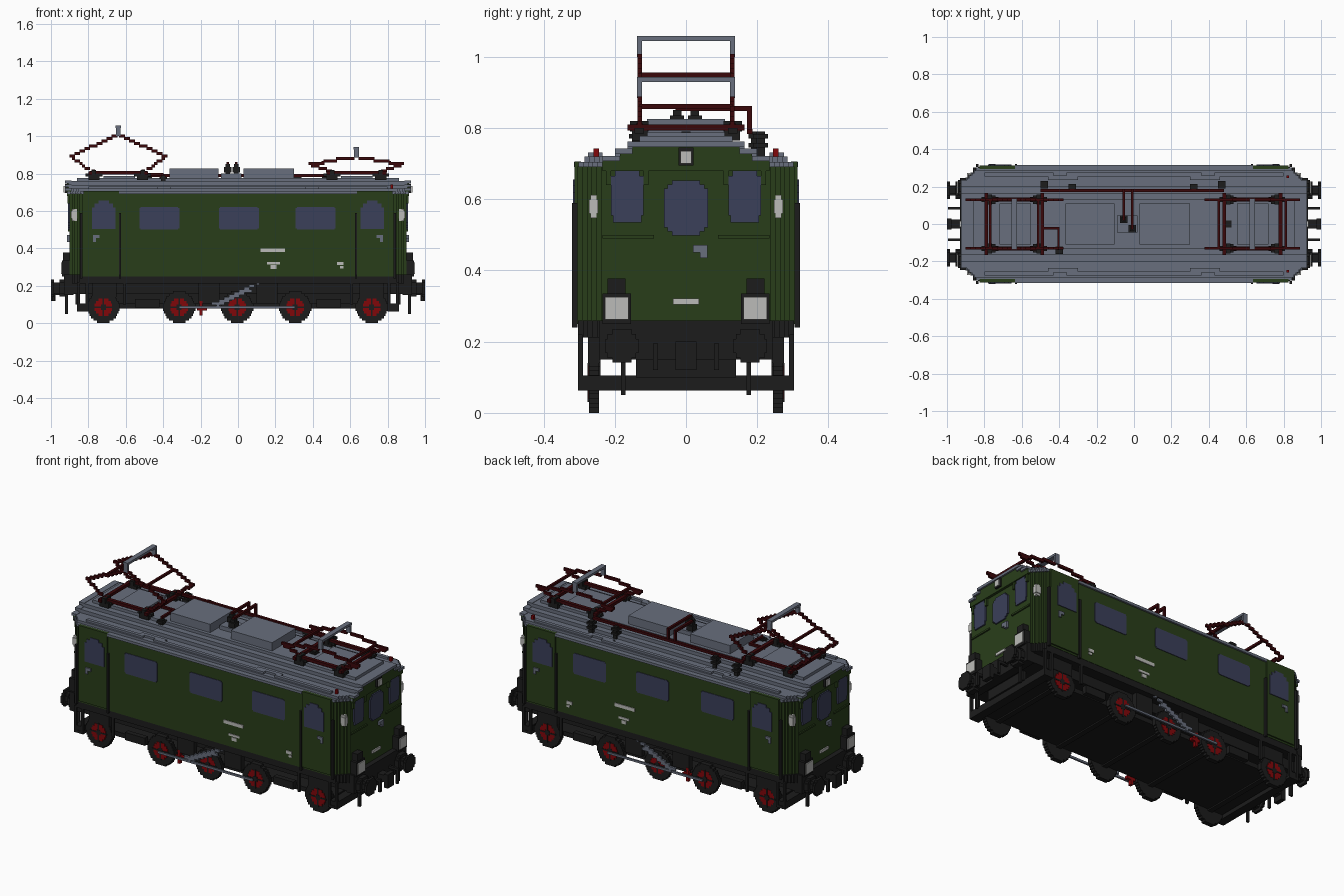
import bpy, bmesh, math
from mathutils import Matrix, Vector

old = bpy.data.objects.get("Cube")
if old:
    bpy.data.objects.remove(old)

V = 2 / 150  # block size
S = (-1, 1)


def material(name, rgb):
    m = bpy.data.materials.new(name)
    m.use_nodes = True
    m.diffuse_color = (*rgb, 1)
    m.node_tree.nodes["Principled BSDF"].inputs["Base Color"].default_value = (*rgb, 1)
    return m


GREEN = material("body green", (0.022, 0.048, 0.010))
GREY = material("roof grey", (0.138, 0.158, 0.205))
BLACK = material("frame black", (0.0115, 0.0115, 0.0115))
GLASS = material("window blue", (0.043, 0.050, 0.100))
MAROON = material("current collector red", (0.042, 0.002, 0.003))
RED = material("wheel red", (0.220, 0.002, 0.003))
WHITE = material("lamp white", (0.50, 0.50, 0.48))


def finish(name, bm, mat):
    me = bpy.data.meshes.new(name)
    bm.to_mesh(me)
    bm.free()
    me.materials.append(mat)
    bpy.context.collection.objects.link(bpy.data.objects.new(name, me))


def boxes(name, mat, items):
    """One object from boxes given as (x0, x1, y0, y1, z0, z1)."""
    bm = bmesh.new()
    for x0, x1, y0, y1, z0, z1 in items:
        size = (abs(x1 - x0), abs(y1 - y0), abs(z1 - z0))
        mid = Vector((x0 + x1, y0 + y1, z0 + z1)) / 2
        bmesh.ops.create_cube(bm, size=1, matrix=Matrix.Translation(mid) @ Matrix.Diagonal((*size, 1)))
    finish(name, bm, mat)


def mirror(items, x=True, y=True):
    """Copies of boxes on both ends (x) and both sides (y)."""
    return [(a * sx, b * sx, c * sy, d * sy, e, f) for a, b, c, d, e, f in items
            for sx in (S if x else (1,)) for sy in (S if y else (1,))]


def stair_slab(name, mat, hx, hy, steps, z0, z1):
    """Slab whose four corners are cut in block steps."""
    q = []
    for i in range(steps + 1):
        q += [(hx - i * V, hy - (steps - i) * V), (hx - (i + 1) * V, hy - (steps - i) * V)]
    q.pop()
    loop = q + [(-x, y) for x, y in reversed(q)]
    loop += [(-x, -y) for x, y in q] + [(x, -y) for x, y in reversed(q)]
    bm = bmesh.new()
    f = bm.faces.new([bm.verts.new((x, y, z0)) for x, y in loop])
    top = bmesh.ops.extrude_face_region(bm, geom=[f])["geom"]
    bmesh.ops.translate(bm, verts=[v for v in top if isinstance(v, bmesh.types.BMVert)], vec=(0, 0, z1 - z0))
    bmesh.ops.recalc_face_normals(bm, faces=bm.faces)
    finish(name, bm, mat)


def disc(r, cz):
    """Rows (half width, z0, z1) of a blocky disc."""
    n = max(1, round(2 * r / V))
    h = 2 * r / n
    for i in range(n):
        z = -r + (i + 0.5) * h
        half = max(1, round(math.sqrt(r * r - z * z) / V * 2)) * V / 2
        yield half, cz + z - h / 2, cz + z + h / 2


def disc_side(cx, cz, r, y0, y1):
    return [(cx - w, cx + w, y0, y1, a, b) for w, a, b in disc(r, cz)]


def disc_end(cy, cz, r, x0, x1):
    return [(x0, x1, cy - w, cy + w, a, b) for w, a, b in disc(r, cz)]


def stair(p, q, y, w=V):
    """Blocky sloping bar from p to q in the xz plane."""
    n = max(1, round(max(abs(q[0] - p[0]), abs(q[1] - p[1])) / V))
    out = []
    for i in range(n + 1):
        x = round((p[0] + (q[0] - p[0]) * i / n) / V) * V
        z = round((p[1] + (q[1] - p[1]) * i / n) / V) * V
        out.append((x - V * .65, x + V * .65, y - w / 2, y + w / 2, z - V * .6, z + V * .6))
    return out


# Body shell, doors and trim
stair_slab("body", GREEN, 0.90, 0.305, 5, 0.25, 0.692)
boxes("doors", GREEN, mirror([(0.637, 0.825, 0.295, 0.313, 0.26, 0.706)]))
boxes("end_trim", GREEN, mirror([
    (0.895, 0.908, 0.09, 0.235, 0.49, 0.50), (0.895, 0.912, 0.12, 0.21, 0.685, 0.70),
    (0.895, 0.912, 0.105, 0.12, 0.64, 0.69), (0.895, 0.912, 0.21, 0.225, 0.64, 0.69)]))

# Roof in stepped layers, with green gables under the rim; the gutter stops at the doors
stair_slab("roof_gutter", GREY, 0.912, 0.302, 5, 0.69, 0.705)
boxes("gutter_strips", GREY, [(-0.637, 0.637, s * 0.295, s * 0.315, 0.69, 0.705) for s in S])
stair_slab("roof_lower", GREY, 0.905, 0.285, 4, 0.705, 0.72)
boxes("roof_upper", GREY, [(-h, h, -w, w, a, b) for h, w, a, b in (
    (0.905, 0.20, 0.72, 0.74), (0.905, 0.165, 0.74, 0.76), (0.86, 0.13, 0.76, 0.777))])
gable = [(0.89, 0.915, -w, w, 0.68, t) for w, t in ((0.235, 0.71), (0.185, 0.728), (0.15, 0.747))]
boxes("gables", GREEN, mirror(gable, y=False))
boxes("roof_rim", GREY, mirror([(0.89, 0.925, 0.185, 0.235, 0.708, 0.722), (0.89, 0.925, 0.15, 0.20, 0.727, 0.742),
                                (0.89, 0.925, 0, 0.165, 0.747, 0.762)]))
boxes("roof_boards", GREY, mirror([(0.43, 0.80, 0.255, 0.275, 0.715, 0.732), (0, 0.36, 0.255, 0.275, 0.715, 0.732),
                                   (0.30, 0.46, 0.235, 0.258, 0.715, 0.732)]))
boxes("roof_hatches", GREY, [(-0.365, -0.105, -0.11, 0.11, 0.77, 0.826), (0.03, 0.30, -0.11, 0.11, 0.77, 0.826)])
boxes("collector_platforms", GREY, mirror([(0.55, 0.72, -0.11, 0.11, 0.775, 0.787)], y=False))

# Windows
side = [(x - 0.107 + e, x + 0.107 - e, 0.30, 0.3085, 0.50 + g, 0.622 - g)
        for x in (-0.42, 0.005, 0.415) for e, g in ((0, V / 2), (V / 2, 0))]
boxes("side_windows", GLASS, mirror(side, x=False))
boxes("door_windows", GLASS, mirror([(0.655, 0.78, 0.308, 0.317, 0.505, 0.62), (0.668, 0.767, 0.308, 0.317, 0.62, 0.64),
                                     (0.69, 0.745, 0.308, 0.317, 0.64, 0.655)]))
boxes("end_side_windows", GLASS, mirror([(0.90, 0.908, 0.12, 0.21, 0.555, 0.665), (0.90, 0.908, 0.13, 0.20, 0.665, 0.685),
                                         (0.90, 0.908, 0.125, 0.205, 0.535, 0.555)]))
boxes("end_centre_windows", GLASS, mirror(
    [(0.90, 0.908, -w, w, 0.498 + c, 0.652 - c) for w, c in ((0.062, 0.022), (0.052, 0.011), (0.04, 0))], y=False))

# Handrails and door handles
boxes("handrails", BLACK, mirror([(x, x + 0.012, 0.305, 0.32, 0.24, 0.59) for x in (0.625, 0.832)]))
boxes("door_handles", GREY, mirror([(0.74, 0.775, 0.31, 0.32, 0.455, 0.472), (0.76, 0.775, 0.31, 0.32, 0.435, 0.455)]))
boxes("end_handles", GREY, [(s * 0.90, s * 0.914, s * a, s * b, c, d) for s in S
                            for a, b, c, d in ((0.02, 0.06, 0.45, 0.472), (0.04, 0.06, 0.435, 0.45))])

# Lamps, plates and markings
boxes("corner_lamps", WHITE, mirror([(0.86, 0.892, 0.247, 0.273, 0.56, 0.60), (0.86, 0.888, 0.252, 0.268, 0.547, 0.612)]))
boxes("number_plates", WHITE, mirror([(0.12, 0.25, 0.305, 0.309, 0.38, 0.40), (0.155, 0.225, 0.305, 0.309, 0.315, 0.328),
                                      (0.175, 0.205, 0.305, 0.309, 0.29, 0.31), (0.53, 0.565, 0.305, 0.309, 0.31, 0.328),
                                      (0.545, 0.565, 0.305, 0.309, 0.292, 0.305)], x=False))
boxes("end_plates", WHITE, mirror([(0.90, 0.908, -0.037, 0.037, 0.305, 0.321)], y=False))
boxes("lamp_housings", BLACK, mirror([(0.89, 0.94, 0.155, 0.235, 0.25, 0.335), (0.89, 0.935, 0.17, 0.22, 0.335, 0.378)]))
boxes("lower_headlamps", WHITE, mirror([(0.94, 0.946, 0.162, 0.228, 0.262, 0.325)]))
boxes("top_lamp_housings", BLACK, mirror([(0.89, 0.925, -0.021, 0.021, 0.695, 0.745)], y=False))
boxes("top_headlamps", WHITE, mirror([(0.925, 0.932, -0.016, 0.016, 0.70, 0.735)], y=False))
boxes("tail_markers", RED, mirror([(0.815, 0.83, 0.245, 0.26, 0.715, 0.743)], x=False))

# Underframe
stair_slab("frame_skirt", BLACK, 0.915, 0.303, 5, 0.212, 0.26)
boxes("underframe", BLACK, [(-0.88, 0.88, -0.24, 0.24, 0.155, 0.215), (-0.80, 0.80, -0.14, 0.14, 0.10, 0.16),
                            (-0.80, 0.80, -0.242, 0.242, 0.078, 0.105)])
boxes("guard_bars", BLACK, mirror([(0.81, 0.86, -0.30, 0.30, 0.063, 0.105), (0.85, 0.87, -0.14, 0.14, 0.10, 0.17)], y=False))
boxes("steps", BLACK, mirror([(0.845, 0.86, 0.29, 0.303, 0.063, 0.22), (0.80, 0.815, 0.29, 0.303, 0.063, 0.22),
                              (0.80, 0.86, 0.265, 0.303, 0.063, 0.078), (0.60, 0.615, 0.29, 0.303, 0.10, 0.22)]))
boxes("axle_springs", BLACK, mirror([(0.65, 0.78, 0.24, 0.275, 0.14, 0.215), (0.10, 0.21, 0.24, 0.27, 0.105, 0.215),
                                     (0.42, 0.55, 0.24, 0.27, 0.085, 0.13)]))

# Buffers and couplings
buf = disc_end(0.18, 0.188, 0.047, 0.985, 1.0) + disc_end(0.18, 0.188, 0.03, 0.93, 0.99)
buf += disc_end(0.18, 0.188, 0.046, 0.92, 0.955)
boxes("buffers", BLACK, mirror(buf))
boxes("buffer_beams", BLACK, mirror([(0.88, 0.93, -0.245, 0.245, 0.15, 0.26)], y=False))
boxes("couplings", BLACK, mirror([(0.92, 0.985, 0, 0.025, 0.15, 0.19), (0.975, 1.0, 0, 0.03, 0.12, 0.20),
                                  (0.92, 0.995, 0.078, 0.092, 0.18, 0.195), (0.98, 0.995, 0.078, 0.092, 0.12, 0.195),
                                  (0.91, 0.925, 0.17, 0.182, 0.05, 0.15)]))

# Wheels: tyre, red centre, then dark hub and spokes
wheels = (-0.72, -0.315, -0.005, 0.305, 0.715)
boxes("tyres", BLACK, mirror([b for x in wheels for b in disc_side(x, 0.086, 0.086, 0.245, 0.272)], x=False))
boxes("wheel_centres", RED, mirror([b for x in wheels for b in disc_side(x, 0.086, 0.047, 0.26, 0.274)], x=False))
spokes = [b for x in wheels for b in disc_side(x, 0.086, 0.014, 0.265, 0.276)]
spokes += [(x - 0.004, x + 0.004, 0.265, 0.276, 0.03, 0.14) for x in wheels]
spokes += [(x - 0.055, x + 0.055, 0.265, 0.276, 0.082, 0.09) for x in wheels]
boxes("wheel_hubs", BLACK, mirror(spokes, x=False))
boxes("axles", BLACK, [(x - 0.015, x + 0.015, -0.25, 0.25, 0.07, 0.10) for x in wheels])
boxes("drive_crank", RED, mirror([(-0.205, -0.19, 0.25, 0.271, 0.04, 0.12), (-0.22, -0.165, 0.25, 0.271, 0.068, 0.085)],
                                 x=False))
boxes("coupling_rods", GREY, mirror([(-0.315, 0.305, 0.29, 0.30, 0.08, 0.092)] + stair((-0.13, 0.10), (0.10, 0.207), 0.296)
                                    + stair((-0.10, 0.095), (0.07, 0.18), 0.296), x=False))


# Current collectors, one raised and one lowered
def collector(name, cx, knee_z, top_z, t):
    bars = [(cx - 0.155, cx + 0.155, 0.121, 0.141, 0.795, 0.813)]
    for s in S:
        base, knee, top = (cx + s * 0.14, 0.81), (cx + s * 0.25, knee_z), (cx + s * 0.015, top_z)
        bars += stair(base, knee, 0.13) + stair(knee, top, 0.13)
    bars = mirror(bars, x=False)
    # Cross tubes on the base and, at fraction t, on the upper arms
    mid = knee_z + (top_z - knee_z) * t
    for s in S:
        x, u = cx + s * 0.15, cx + s * (0.25 - 0.235 * t)
        bars += [(x - 0.01, x + 0.01, -0.165, 0.165, 0.793, 0.81),
                 (u - V / 2, u + V / 2, -0.13, 0.13, mid - V / 2, mid + V / 2)]
    boxes(name + "_arms", MAROON, bars)
    boxes(name + "_head", GREY, [(cx - 0.015, cx + 0.015, -0.137, 0.137, top_z + 0.045, top_z + 0.058)]
          + mirror([(cx - 0.013, cx + 0.013, 0.124, 0.137, top_z, top_z + 0.05)], x=False))
    feet = []
    for x in (cx - 0.13, cx + 0.13):
        feet += [(x - 0.03, x + 0.03, 0.108, 0.152, 0.765, 0.795), (x - 0.045, x + 0.045, 0.118, 0.144, 0.785, 0.80),
                 (x - 0.012, x + 0.012, 0.105, 0.157, 0.79, 0.82)]
    boxes(name + "_insulators", BLACK, mirror(feet, x=False))


collector("raised_collector", -0.64, 0.893, 1.0, 0.52)
collector("lowered_collector", 0.633, 0.850, 0.885, 0.3)

# Roof power line, rising over the middle to two switches
line = [(-0.50, 0.48, 0.171, 0.187, 0.783, 0.798), (-0.41, -0.397, -0.14, -0.015, 0.79, 0.803),
        (-0.50, -0.40, -0.03, -0.015, 0.79, 0.803)]
for x, y in ((-0.055, 0.02), (-0.01, -0.03)):
    line += [(x - 0.007, x + 0.007, y, 0.186, 0.848, 0.862), (x - 0.007, x + 0.007, 0.172, 0.186, 0.79, 0.862)]
boxes("power_line", MAROON, line)
posts = ((-0.48, 0.21), (-0.33, 0.195), (0.32, 0.195), (0.47, 0.21), (-0.40, -0.14), (0.50, 0.0))
boxes("insulators", BLACK, [(x - r, x + r, y - r, y + r, a, b) for x, y in posts
                            for r, a, b in ((0.012, 0.72, 0.79), (0.02, 0.745, 0.758), (0.02, 0.77, 0.783))])
boxes("switches", BLACK, [(x - r, x + r, y - r, y + r, a, b) for x, y in ((-0.055, 0.025), (-0.01, -0.025))
                          for r, a, b in ((0.012, 0.77, 0.85), (0.02, 0.805, 0.835))])
boxes("switch_base", GREY, [(-0.09, 0.02, -0.045, 0.045, 0.77, 0.80)])
